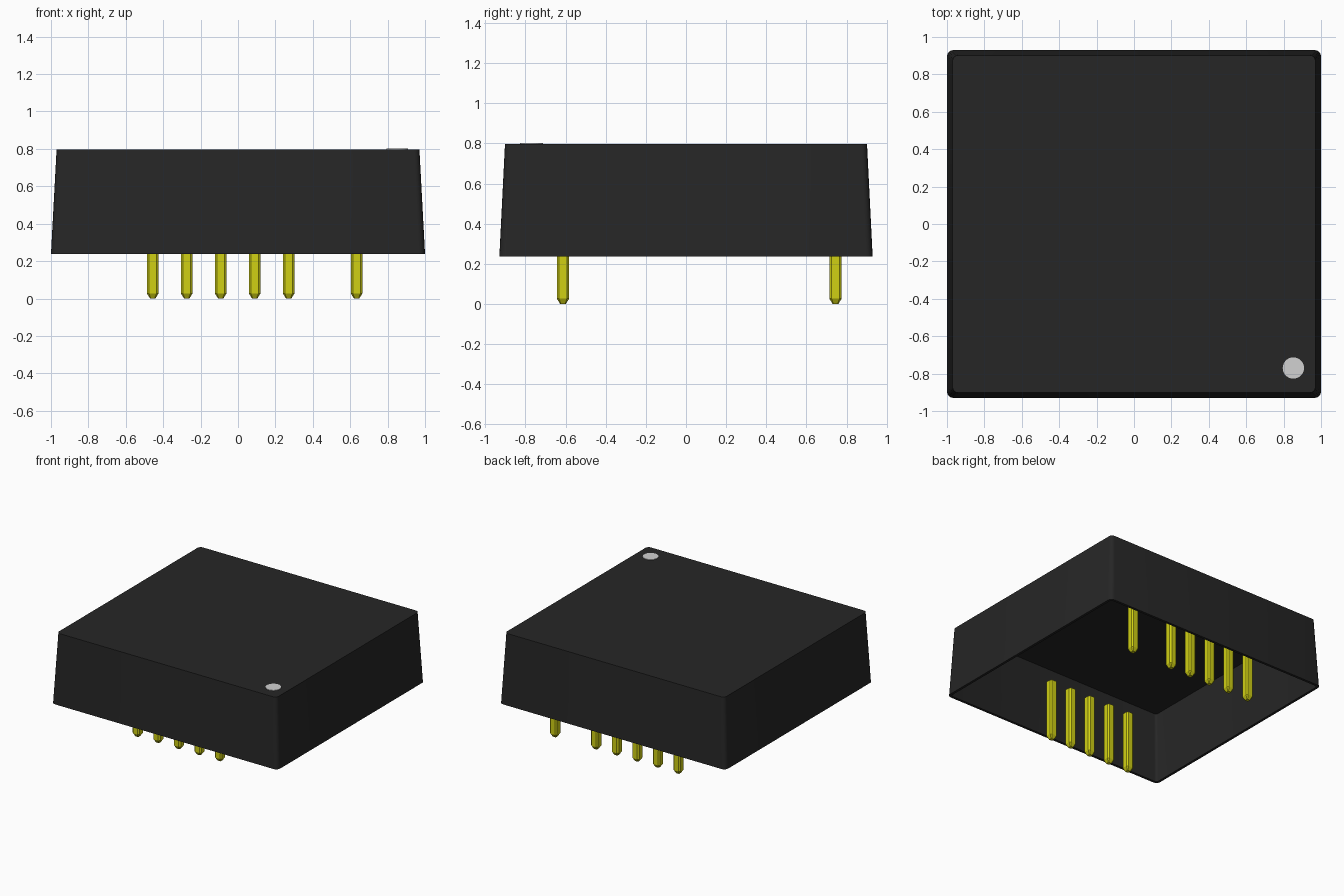
import bpy, bmesh, math

cube = bpy.data.objects.get("Cube")
if cube:
    bpy.data.objects.remove(cube, do_unlink=True)


def material(name, rgb):
    m = bpy.data.materials.new(name)
    m.use_nodes = True
    m.diffuse_color = (*rgb, 1)
    m.node_tree.nodes["Principled BSDF"].inputs["Base Color"].default_value = (*rgb, 1)
    return m


BLACK = material("black plastic", (0.0194, 0.0194, 0.0194))
YELLOW = material("yellow metal", (0.63, 0.63, 0.007))
GREY = material("light grey mark", (0.64, 0.64, 0.64))


def rounded_rect(hx, hy, r, z, seg):
    """Ring of points around a rectangle with rounded (or chamfered) corners."""
    pts = []
    for k, (sx, sy) in enumerate([(1, 1), (-1, 1), (-1, -1), (1, -1)]):
        for i in range(seg + 1):
            a = math.pi / 2 * (k + i / seg)
            pts.append((sx * (hx - r) + r * math.cos(a),
                        sy * (hy - r) + r * math.sin(a), z))
    return pts


def loft(name, rings, mat, location=(0, 0, 0)):
    """Skin successive rings and cap both ends."""
    bm = bmesh.new()
    loops = [[bm.verts.new(p) for p in ring] for ring in rings]
    n = len(loops[0])
    for a, b in zip(loops, loops[1:]):
        for i in range(n):
            j = (i + 1) % n
            bm.faces.new((a[i], a[j], b[j], b[i]))
    bm.faces.new(loops[0][::-1])
    bm.faces.new(loops[-1])
    bmesh.ops.recalc_face_normals(bm, faces=bm.faces)
    mesh = bpy.data.meshes.new(name)
    bm.to_mesh(mesh)
    bm.free()
    mesh.materials.append(mat)
    obj = bpy.data.objects.new(name, mesh)
    obj.location = location
    bpy.context.collection.objects.link(obj)
    return obj


# Tapered hollow case, open underneath: inner ceiling, inner rim, outer rim, top
case = loft("case", [
    rounded_rect(0.952, 0.882, 0.02, 0.783, 4),
    rounded_rect(0.98, 0.91, 0.02, 0.237, 4),
    rounded_rect(1.0, 0.93, 0.035, 0.237, 4),
    rounded_rect(0.97, 0.902, 0.03, 0.797, 4),
], BLACK)
bpy.ops.object.select_all(action='DESELECT')
case.select_set(True)
bpy.context.view_layer.objects.active = case
bpy.ops.object.shade_smooth_by_angle(angle=math.radians(30))

# Pin-one mark: thin disc on the top
R = 0.057
loft("corner_mark", [
    [(R * math.cos(t * math.tau / 32), R * math.sin(t * math.tau / 32), z)
     for t in range(32)] for z in (0.795, 0.801)
], GREY, (0.852, -0.77, 0))

# Chamfered square pins with tapered tips: five in front, six at the back
PITCH = 0.1817
rows = {"front": (-0.613, [0, 1, 2, 3, 4]), "back": (0.745, [0, 1, 2, 3, 4, 6])}
for side, (y, slots) in rows.items():
    for s in slots:
        loft(f"{side}_pin_{s + 1}", [
            rounded_rect(0.014, 0.014, 0.004, 0.0, 1),
            rounded_rect(0.031, 0.031, 0.011, 0.027, 1),
            rounded_rect(0.031, 0.031, 0.011, 0.483, 1),
        ], YELLOW, (-0.456 + s * PITCH, y, 0))
